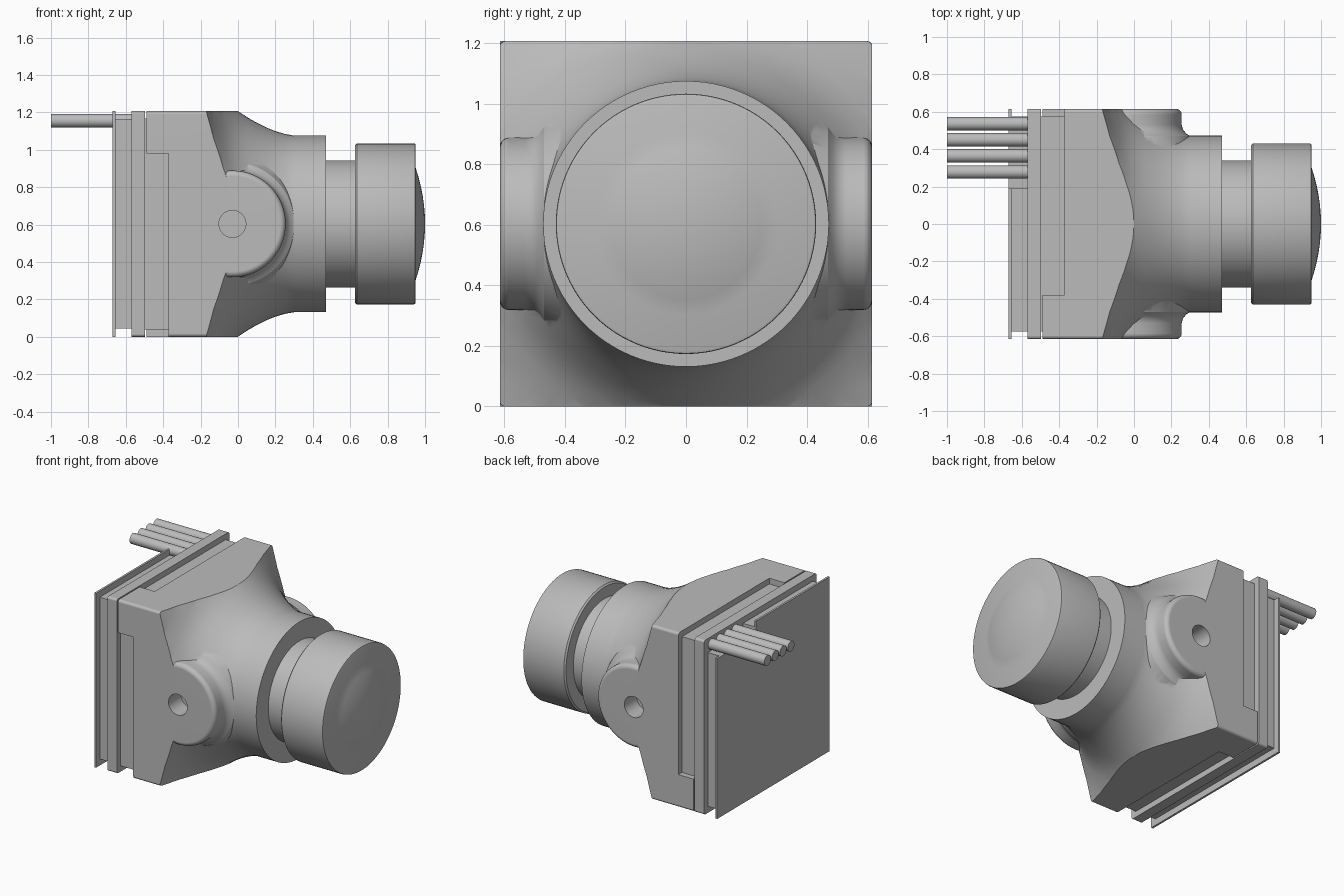
import bpy, bmesh, math
from mathutils import Matrix, Vector

cube = bpy.data.objects.get("Cube")
if cube:
    bpy.data.objects.remove(cube, do_unlink=True)

H = 1.207          # body height
W = 0.615          # body half width
AXIS = H / 2       # height of the optical axis

grey = bpy.data.materials.new("plain grey")
grey.use_nodes = True
grey.diffuse_color = (0.5, 0.5, 0.5, 1)
grey.node_tree.nodes["Principled BSDF"].inputs["Base Color"].default_value = (0.5, 0.5, 0.5, 1)


def finish(bm, name):
    bmesh.ops.recalc_face_normals(bm, faces=bm.faces)
    mesh = bpy.data.meshes.new(name)
    bm.to_mesh(mesh)
    bm.free()
    mesh.materials.append(grey)
    obj = bpy.data.objects.new(name, mesh)
    bpy.context.collection.objects.link(obj)
    return obj


def box(name, x, y, z, round_edges=0):
    """Box from (min, max) ranges, optionally rounding the edges along x."""
    bm = bmesh.new()
    bmesh.ops.create_cube(bm, size=1)
    for v in bm.verts:
        v.co = Vector([r[0] if c < 0 else r[1] for c, r in zip(v.co, (x, y, z))])
    if round_edges:
        along = [e for e in bm.edges if abs(e.verts[0].co.x - e.verts[1].co.x) > 0.01]
        bmesh.ops.bevel(bm, geom=along, offset=round_edges, segments=4,
                        affect='EDGES', profile=0.5)
    return finish(bm, name)


def lathe(name, profile, matrix, steps=96):
    """Revolve (distance, radius) points about x, then place the result."""
    bm = bmesh.new()
    verts = [bm.verts.new((d, 0, r)) for d, r in profile]
    edges = [bm.edges.new(pair) for pair in zip(verts, verts[1:])]
    bmesh.ops.spin(bm, geom=verts + edges, cent=(0, 0, 0), axis=(1, 0, 0),
                   angle=math.tau, steps=steps)
    bmesh.ops.remove_doubles(bm, verts=bm.verts, dist=1e-5)
    bm.transform(matrix)
    return finish(bm, name)


def combine(obj, other, operation):
    mod = obj.modifiers.new("combine", 'BOOLEAN')
    mod.operation = operation
    mod.solver = 'EXACT'
    mod.object = other
    bpy.context.view_layer.objects.active = obj
    bpy.ops.object.modifier_apply(modifier=mod.name)
    bpy.data.objects.remove(other, do_unlink=True)


on_axis = Matrix.Translation((0, 0, AXIS))

# Body: square block trimmed by a flared trumpet that ends in a round collar
flare = [(-0.6, 0), (-0.6, 0.98), (-0.215, 0.98), (-0.17, 0.86), (-0.13, 0.765),
         (-0.08, 0.685), (-0.04, 0.64), (0, 0.603), (0.05, 0.57), (0.1, 0.541),
         (0.15, 0.516), (0.2, 0.496), (0.25, 0.481), (0.3, 0.472), (0.47, 0.472), (0.47, 0)]
body = box("camera_body", (-0.488, 0.6), (-W, W), (0, H), 0.018)
combine(body, lathe("flare", flare, on_axis), 'INTERSECT')

# Side ears with rounded rims and screw holes
ROUND = 0.03
ear = [(0.4, 0), (0.4, 0.36), (0.47, 0.33), (0.485, 0.308), (0.505, 0.292), (0.53, 0.285)]
for i in range(6):
    a = i / 5 * math.pi / 2
    ear.append((W - ROUND + ROUND * math.sin(a), 0.285 - ROUND + ROUND * math.cos(a)))
ear.append((W, 0))
hole = [(0.48, 0), (0.48, 0.072), (0.7, 0.072), (0.7, 0)]
for side in (-1, 1):
    place = Matrix.Translation((-0.03, 0, AXIS)) @ Matrix.Rotation(side * math.pi / 2, 4, 'Z')
    combine(body, lathe("ear", ear, place), 'UNION')
    combine(body, lathe("screw_hole", hole, place, 48), 'DIFFERENCE')

# Shallow rebates round the back edge of the body, in two L-shaped pairs
D = 0.04
slot = (-0.7, -0.372)
for name, y, z in (("top_rebate", (-0.38, 1), (H - D, 2)),
                   ("left_rebate", (W - D, 1), (0.227, 2)),
                   ("bottom_rebate", (-1, 0.38), (-1, D)),
                   ("right_rebate", (-1, -W + D), (-1, 0.98))):
    combine(body, box(name, slot, y, z), 'DIFFERENCE')

# Lens: narrow neck, wide head and domed glass
lens = [(0.44, 0), (0.44, 0.34), (0.625, 0.34), (0.625, 0.42), (0.635, 0.43),
        (0.94, 0.43), (0.947, 0.428), (0.95, 0.42)]
lens += [(1 - 0.05 * (r / 0.3) ** 2, r) for r in (0.3, 0.25, 0.2, 0.15, 0.1, 0.05, 0)]
lens_barrel = lathe("lens_barrel", lens, on_axis)

# Back plate, its seam, the spacer and the circuit board
back_plate = box("back_plate", (-0.57, -0.497), (-W, W), (0, H), 0.015)
seam = box("plate_seam", (-0.5, -0.48), (-W + D, W - D), (D, H - D))
spacer = box("board_spacer", (-0.658, -0.565), (-0.575, 0.575), (0.045, 1.165))
board = box("circuit_board", (-0.67, -0.656), (-W, W), (0, H))
for part in (spacer, board):
    combine(part, box("wire_notch", (-0.8, -0.568), (0.19, 0.8), (1.11, 1.4)), 'DIFFERENCE')

# Wires
wires = []
for i in range(4):
    wire = [(-1, 0), (-1, 0.036), (-0.565, 0.036), (-0.565, 0)]
    place = Matrix.Translation((0, 0.278 + 0.086 * i, 1.155))
    wires.append(lathe(f"wire_{i + 1}", wire, place, 32))

# Smooth shading with crisp edges
bpy.ops.object.select_all(action='DESELECT')
for obj in [body, lens_barrel, back_plate] + wires:
    obj.select_set(True)
bpy.context.view_layer.objects.active = body
bpy.ops.object.shade_smooth_by_angle(angle=math.radians(30))
for obj in (body, back_plate):
    weighted = obj.modifiers.new("flat_faces", 'WEIGHTED_NORMAL')
    weighted.keep_sharp = True
